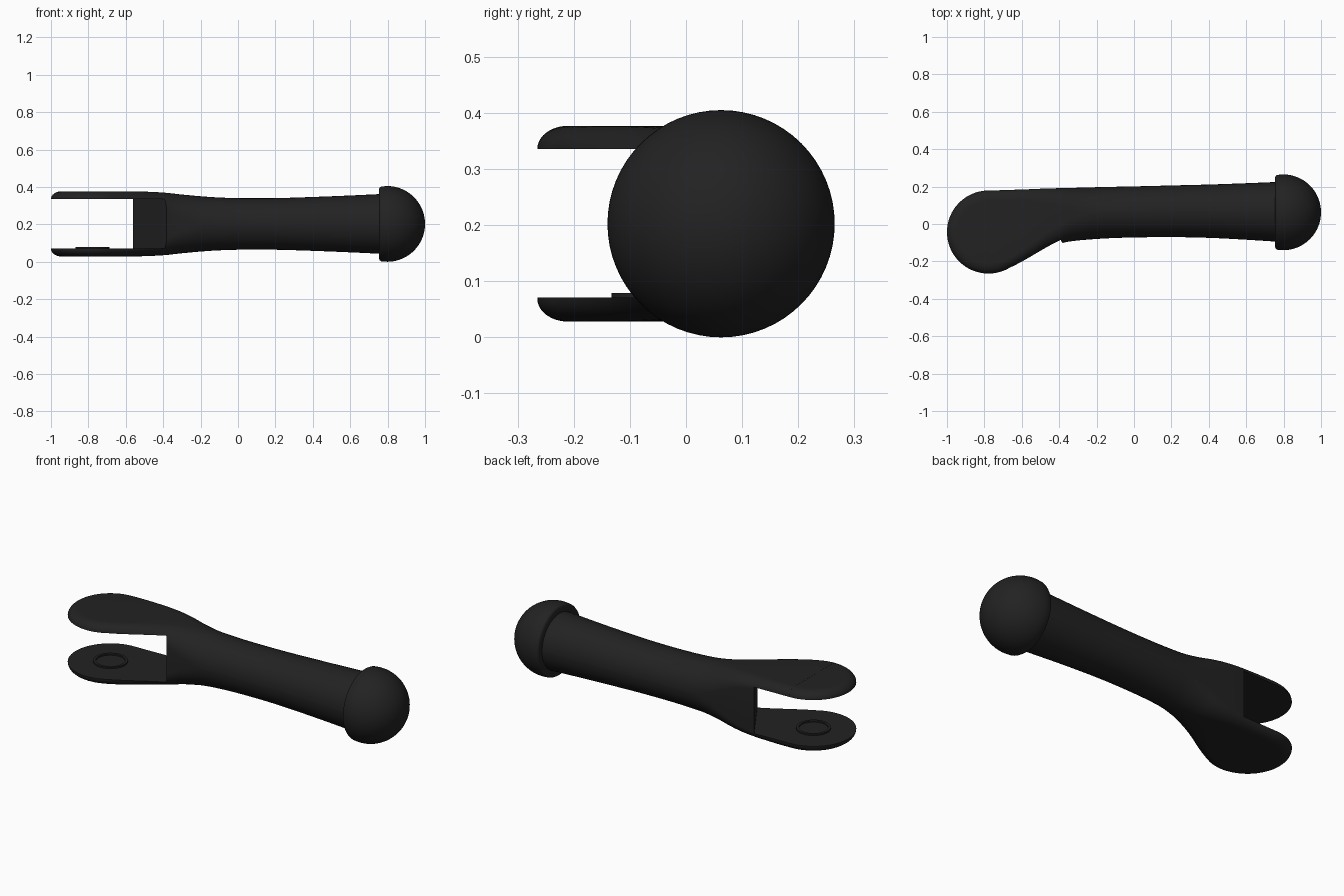
import bpy, bmesh
from math import sin, cos, pi, radians

if "Cube" in bpy.data.objects:
    bpy.data.objects.remove(bpy.data.objects["Cube"])

ZC = 0.2025                      # mid height
HX, HY, HR = -0.778, -0.043, 0.222   # centre and radius of the round fork head

black = bpy.data.materials.new("black")
black.diffuse_color = (0.016, 0.016, 0.016, 1)
black.use_nodes = True
black.node_tree.nodes["Principled BSDF"].inputs["Base Color"].default_value = black.diffuse_color


def loft(name, rings, closed=False):
    bm = bmesh.new()
    vs = [[bm.verts.new(p) for p in r] for r in rings]
    n, m = len(vs[0]), len(vs)
    for i in range(m if closed else m - 1):
        a, b = vs[i], vs[(i + 1) % m]
        for j in range(n):
            k = (j + 1) % n
            bm.faces.new((a[j], a[k], b[k], b[j]))
    if not closed:
        bm.faces.new(vs[0])
        bm.faces.new(vs[-1])
    bmesh.ops.recalc_face_normals(bm, faces=bm.faces)
    me = bpy.data.meshes.new(name)
    bm.to_mesh(me)
    bm.free()
    ob = bpy.data.objects.new(name, me)
    bpy.context.collection.objects.link(ob)
    me.materials.append(black)
    return ob


def flat_ring(r, z, n=64):
    return [(HX + r * cos(2 * pi * i / n), HY + r * sin(2 * pi * i / n), z) for i in range(n)]


def section(x, y0, y1, hz, ry, rz, n=10):
    # rounded rectangle that turns into an ellipse when the corners are full size
    yc, hw = (y0 + y1) / 2, (y1 - y0) / 2
    ry, rz = min(ry, hw * 0.995), min(rz, hz * 0.995)
    pts = []
    for q, (sy, sz) in enumerate(((1, 1), (-1, 1), (-1, -1), (1, -1))):
        for i in range(n + 1):
            a = (q + i / n) * pi / 2
            pts.append((x, yc + sy * (hw - ry) + ry * cos(a), ZC + sz * (hz - rz) + rz * sin(a)))
    return pts


def smooth_path(keys, steps=4):
    out = []
    for i in range(len(keys) - 1):
        p0, p1, p2, p3 = (keys[max(0, min(len(keys) - 1, i + d))] for d in (-1, 0, 1, 2))
        for s in range(steps):
            t = s / steps
            out.append([0.5 * (2 * b + (c - a) * t + (2 * a - 5 * b + 4 * c - d) * t * t
                               + (3 * b - a - 3 * c + d) * t ** 3)
                        for a, b, c, d in zip(p0, p1, p2, p3)])
    return out + [list(keys[-1])]


def boolean(ob, tool, op):
    m = ob.modifiers.new(op.lower(), 'BOOLEAN')
    m.operation, m.object, m.solver = op, tool, 'EXACT'
    tool.hide_render = True
    bpy.context.view_layer.objects.active = ob
    bpy.ops.object.modifier_apply(modifier=m.name)
    bpy.data.objects.remove(tool)


# handle shaft flowing into the flat fork: x, y min, y max, half height, corner radii
keys = [(HX, HY - HR, HY + HR, .1745, .055, .041),
        (-.70, -.248, .181, .1745, .055, .041),
        (-.62, -.212, .184, .174, .06, .045),
        (-.54, -.168, .187, .1735, .07, .052),
        (-.46, -.127, .190, .171, .085, .065),
        (-.38, -.101, .192, .166, .105, .09),
        (-.30, -.088, .194, .157, .125, .12),
        (-.15, -.077, .198, .144, .15, .15),
        (0, -.072, .201, .138, .15, .15),
        (.2, -.070, .206, .138, .15, .15),
        (.4, -.074, .211, .144, .15, .15),
        (.6, -.084, .218, .152, .16, .16),
        (.77, -.095, .225, .160, .17, .17)]
handle = loft("forked_handle", [section(*k) for k in smooth_path(keys)])

# round fork head with rolled outer edges, slightly thinner so faces do not coincide
half = [(HR - .055 + .055 * cos(a), .133 + .041 * sin(a)) for a in (pi / 2 * i / 8 for i in range(9))]
prof = [(r, ZC - h) for r, h in reversed(half)] + [(r, ZC + h) for r, h in half]
boolean(handle, loft("fork_head", [flat_ring(r, z) for r, z in prof]), 'UNION')

# slot between the prongs, closed by a slanted wall
plan = [(-1.2, .426), (-.713, .426), (-.195, -.4), (-1.2, -.4)]
boolean(handle, loft("slot_cutter", [[(x, y, z) for x, y in plan] for z in (.071, .336)]), 'DIFFERENCE')

# raised ring on the lower prong
pivot_ring = loft("pivot_ring", [flat_ring(r, z) for r, z in
                                 ((.09, .06), (.09, .079), (.076, .079), (.076, .06))], closed=True)

# domed end knob, turned about the handle axis
BR, BX, BY = .2025, .7975, .0625
knob = [(.755, .10), (.755, .188), (.758, .195), (.766, .2)]
knob += [(BX + BR * sin(a), BR * cos(a)) for a in (pi / 2 * i / 20 for i in range(20))] + [(BX + BR, .001)]
ball = loft("end_knob", [[(x, BY + r * cos(2 * pi * i / 64), BR + r * sin(2 * pi * i / 64))
                          for i in range(64)] for x, r in knob])

for ob in (handle, pivot_ring, ball):
    bpy.ops.object.select_all(action='DESELECT')
    ob.select_set(True)
    bpy.context.view_layer.objects.active = ob
    bpy.ops.object.shade_smooth_by_angle(angle=radians(35))
